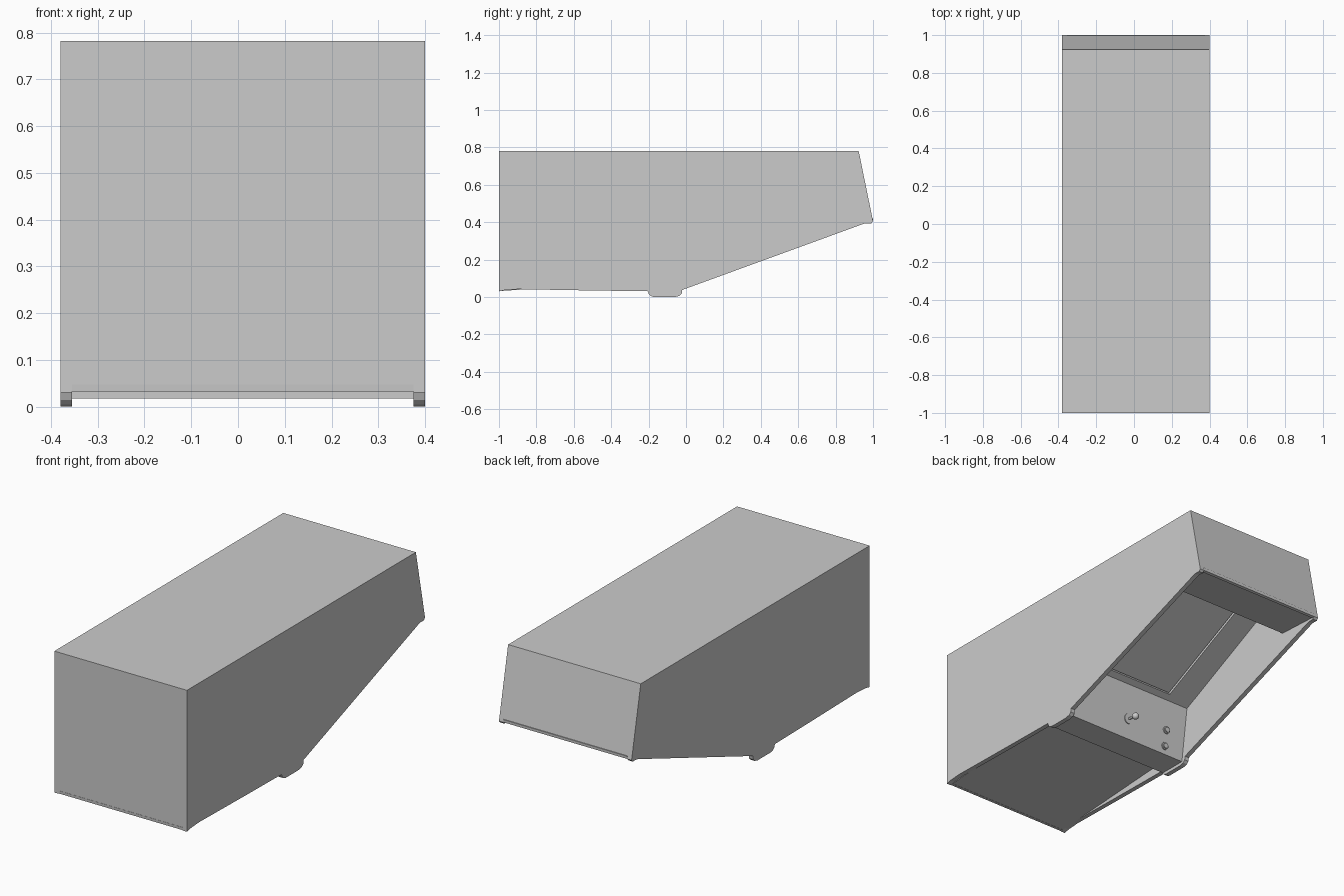
import bpy, bmesh, math
from mathutils import Vector

if "Cube" in bpy.data.objects:
    bpy.data.objects.remove(bpy.data.objects["Cube"])

XL, XR, T = -0.38, 0.40, 0.025      # outer faces and side board thickness
IL, IR = XL + T, XR - T


def prism(name, pts, x0, x1):
    """Extrude a closed (y, z) profile from x0 to x1."""
    bm = bmesh.new()
    face = bm.faces.new([bm.verts.new((x0, y, z)) for y, z in pts])
    ext = bmesh.ops.extrude_face_region(bm, geom=[face])
    verts = [g for g in ext["geom"] if isinstance(g, bmesh.types.BMVert)]
    bmesh.ops.translate(bm, verts=verts, vec=(x1 - x0, 0, 0))
    bmesh.ops.recalc_face_normals(bm, faces=bm.faces)
    me = bpy.data.meshes.new(name)
    bm.to_mesh(me)
    bm.free()
    ob = bpy.data.objects.new(name, me)
    bpy.context.collection.objects.link(ob)
    return ob


def panel(name, a, b, x0=IL, x1=IR, thick=0.015, lift=0.0):
    """Board from a to b in the yz plane, thickened to the left of a->b (inward)."""
    a, b = Vector(a), Vector(b)
    d = (b - a).normalized()
    n = Vector((-d.y, d.x))
    return prism(name, [a + n * lift, b + n * lift, b + n * (lift + thick), a + n * (lift + thick)], x0, x1)


# Side boards with rounded bumps at the control deck and the top tip
side = [(-1, 0.03), (-0.97, 0.037), (-0.9, 0.042), (-0.5, 0.035), (-0.205, 0.031), (-0.198, 0.014),
        (-0.188, 0.005), (-0.17, 0.0), (-0.06, 0.0), (-0.035, 0.006), (-0.023, 0.018),
        (-0.02, 0.038), (0.94, 0.388), (0.96, 0.394), (0.99, 0.394), (1.0, 0.405),
        (0.923, 0.782), (-1, 0.782)]
prism("left_side_board", side, XL, IL)
prism("right_side_board", side, IR, XR)

# Boards spanning between the sides, following the outline
outline = [("lower_front_panel", (-1, 0.032)), ("deck_underside", (-0.195, 0.083)),
           ("deck_front", (-0.195, 0.017)), ("control_panel", (-0.045, 0.017)),
           ("bezel", (-0.005, 0.31)), ("speaker_panel", (0.72, 0.66)),
           ("marquee", (0.75, 0.417)), ("top_panel", (1.0, 0.405)),
           ("back_panel", (0.923, 0.782)), ("base_panel", (-1, 0.782))]
parts = {}
for i, (name, a) in enumerate(outline):
    parts[name] = panel(name, a, outline[(i + 1) % len(outline)][1])

# Screen opening in the bezel, with the screen set behind it
a, b = Vector(outline[4][1]), Vector(outline[5][1])
s0, s1 = a.lerp(b, 0.045), a.lerp(b, 0.80)
cutter = panel("screen_cutter", s0, s1, -0.213, 0.233, 0.08, -0.03)
cutter.hide_render = True
cutter.hide_viewport = True
cutter.display_type = 'WIRE'
cut = parts["bezel"].modifiers.new("screen_opening", 'BOOLEAN')
cut.operation = 'DIFFERENCE'
cut.object = cutter
panel("screen", a.lerp(b, 0.01), a.lerp(b, 0.86), -0.25, 0.27, 0.012, 0.024)

# Controls stand out from the control panel along its normal
c0, c1 = Vector(outline[3][1]), Vector(outline[4][1])
d = (c1 - c0).normalized()
normal = Vector((0, d.y, -d.x))
rot = normal.to_track_quat('Z', 'Y').to_euler()


def on_deck(x, t, h):
    p = c0.lerp(c1, t)
    return Vector((x, p.x, p.y)) + normal * h


def disc(name, x, t, r, h0, h1):
    bpy.ops.mesh.primitive_cylinder_add(vertices=20, radius=r, depth=h1 - h0,
                                        location=on_deck(x, t, (h0 + h1) / 2), rotation=rot)
    ob = bpy.context.object
    ob.name = name
    bpy.ops.object.shade_smooth_by_angle(angle=math.radians(40))


# Joystick
disc("joystick_base", 0.01, 0.37, 0.028, -0.002, 0.005)
disc("joystick_shaft", 0.01, 0.37, 0.006, 0, 0.05)
bpy.ops.mesh.primitive_uv_sphere_add(segments=20, ring_count=12, radius=0.018, location=on_deck(0.01, 0.37, 0.055))
bpy.context.object.name = "joystick_ball"
bpy.ops.object.shade_smooth()

# Buttons
for i, t in enumerate((0.15, 0.45)):
    disc(f"button_ring_{i + 1}", -0.236, t, 0.02, -0.002, 0.006)
    disc(f"button_cap_{i + 1}", -0.236, t, 0.014, 0, 0.012)
